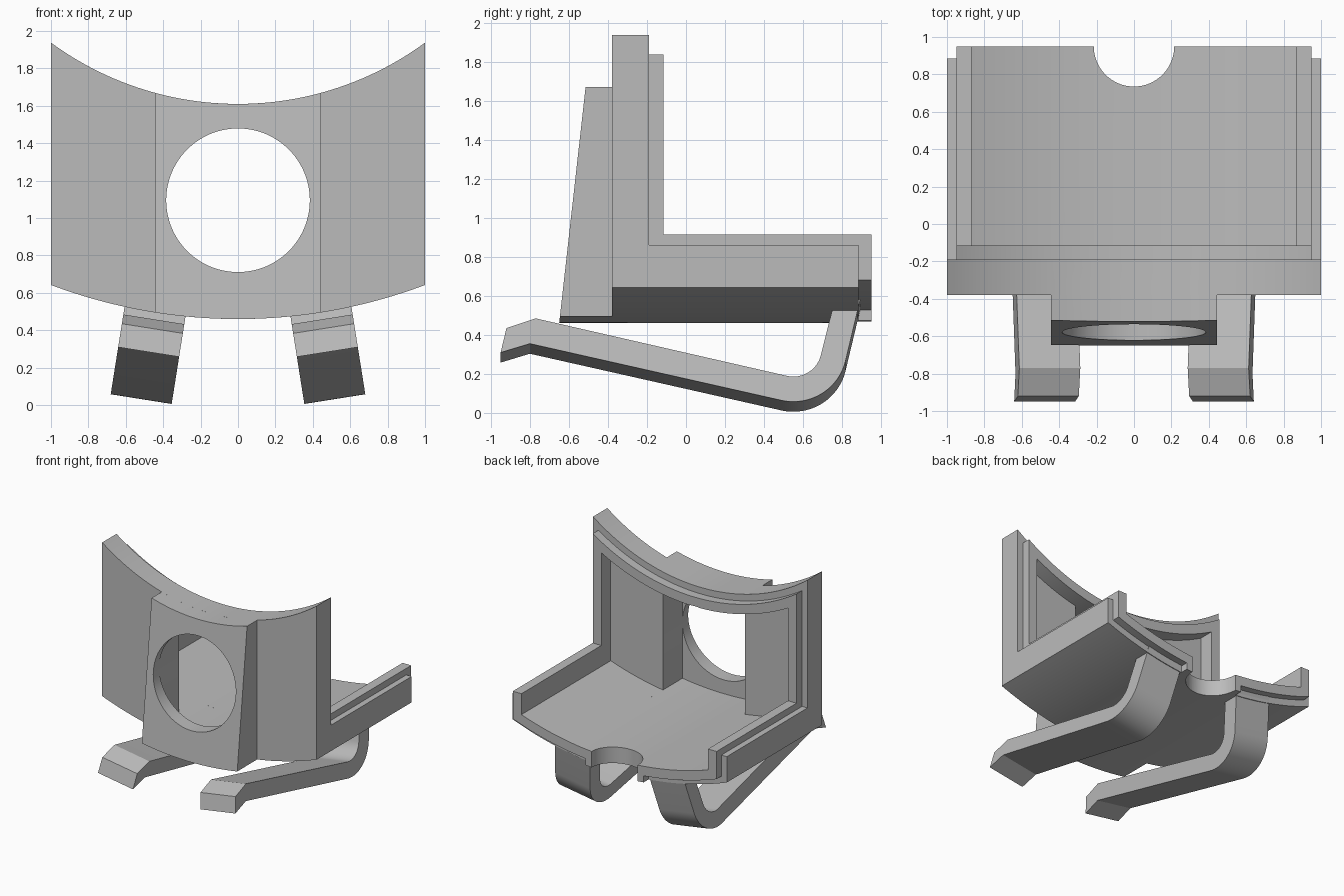
import bpy, bmesh, math
from mathutils import Matrix, Vector

cube = bpy.data.objects.get("Cube")
if cube:
    bpy.data.objects.remove(cube, do_unlink=True)

grey = bpy.data.materials.new("plain grey")
grey.use_nodes = True
grey.diffuse_color = (0.5, 0.5, 0.5, 1)
grey.node_tree.nodes["Principled BSDF"].inputs["Base Color"].default_value = (0.5, 0.5, 0.5, 1)

CENTRE = 3.3                 # height of the axis shared by both curved faces
R_TOP, R_BOTTOM = 1.69, 2.84
STEPS = 48


def extrude(name, profile, offset):
    """Solid made by pushing a closed outline along an offset."""
    bm = bmesh.new()
    face = bm.faces.new([bm.verts.new(p) for p in profile])
    result = bmesh.ops.extrude_face_region(bm, geom=[face])
    moved = [v for v in result["geom"] if isinstance(v, bmesh.types.BMVert)]
    bmesh.ops.translate(bm, verts=moved, vec=offset)
    bmesh.ops.recalc_face_normals(bm, faces=bm.faces)
    mesh = bpy.data.meshes.new(name)
    bm.to_mesh(mesh)
    bm.free()
    mesh.materials.append(grey)
    obj = bpy.data.objects.new(name, mesh)
    bpy.context.collection.objects.link(obj)
    return obj


def arc(half, radius):
    xs = [half * (2 * i / STEPS - 1) for i in range(STEPS + 1)]
    return [(x, CENTRE - math.sqrt(radius ** 2 - x ** 2)) for x in xs]


def curved_block(name, half, inset, y0, y1, flat_top=None):
    """Block between the two arcs, or between the lower arc and a flat top."""
    outline = arc(half, R_BOTTOM - inset)
    if flat_top:
        outline += [(half, flat_top), (-half, flat_top)]
    else:
        outline += reversed(arc(half, R_TOP + inset))
    return extrude(name, [(x, y0, z) for x, z in outline], (0, y1 - y0, 0))


def circle_cutter(name, radius, place, offset):
    turn = [2 * math.pi * i / 96 for i in range(96)]
    return extrude(name, [place(radius * math.cos(a), radius * math.sin(a)) for a in turn], offset)


def combine(target, other, operation):
    mod = target.modifiers.new(operation.lower(), 'BOOLEAN')
    mod.operation, mod.solver, mod.object = operation, 'EXACT', other
    bpy.context.view_layer.objects.active = target
    bpy.ops.object.modifier_apply(modifier=mod.name)
    bpy.data.objects.remove(other, do_unlink=True)


def smooth(obj):
    bpy.ops.object.select_all(action='DESELECT')
    obj.select_set(True)
    bpy.context.view_layer.objects.active = obj
    bpy.ops.object.shade_smooth_by_angle(angle=math.radians(25))


# Front plate, floor tray and stepped inner lip
housing = curved_block("housing", 1, 0, -0.38, -0.19)
tray = curved_block("tray", 1, 0, -0.38, 0.885, 0.86)
plate_lip = curved_block("plate_lip", 0.95, 0.055, -0.3, -0.115)
tray_lip = curved_block("tray_lip", 0.95, 0.055, -0.3, 0.95, 0.915)
rear_pad = curved_block("rear_pad", 0.27, 0, 0.7, 0.95, 0.56)

# Front boss with a leaning face
boss = curved_block("boss", 0.445, 0, -0.6, -0.3)
for v in boss.data.vertices:
    if v.co.y < -0.5:
        v.co.y = -0.65 + (v.co.z - 0.46) * 0.112

for part in (tray, plate_lip, tray_lip, rear_pad, boss):
    combine(housing, part, 'UNION')

# Hollow interior, boss recess, round window and rear notch
cutters = [
    curved_block("cavity", 0.87, 0.135, -0.24, 1.2),
    curved_block("recess", 0.383, 0.135, -0.5, 0),
    circle_cutter("window", 0.384, lambda a, b: (a, -0.9, 1.095 + b), (0, 0.8, 0)),
    circle_cutter("notch", 0.215, lambda a, b: (a, 0.95 + b, 0.2), (0, 0, 0.8)),
]
for cutter in cutters:
    combine(housing, cutter, 'DIFFERENCE')
smooth(housing)

# Hooked spring arms, fanned around the curve axis
BEND_Y, BEND_Z = 0.55, 0.266


def bend(radius):
    angles = [math.radians(-102.5 + 88 * i / 20) for i in range(21)]
    return [(BEND_Y + radius * math.cos(a), BEND_Z + radius * math.sin(a)) for a in angles]


outline = [(-0.95, 0.246), (-0.8, 0.292)] + bend(0.275) + [(0.895, 0.53), (0.765, 0.53)]
outline += list(reversed(bend(0.145))) + [(-0.77, 0.423), (-0.92, 0.373)]
for side, label in ((1, "left"), (-1, "right")):
    arm = extrude(label + "_arm", [(-0.165, y, z) for y, z in outline], (0.33, 0, 0))
    pivot = Matrix.Translation(Vector((0, 0, CENTRE)))
    arm.data.transform(pivot @ Matrix.Rotation(math.radians(-9 * side), 4, 'Y') @ pivot.inverted())
    smooth(arm)
